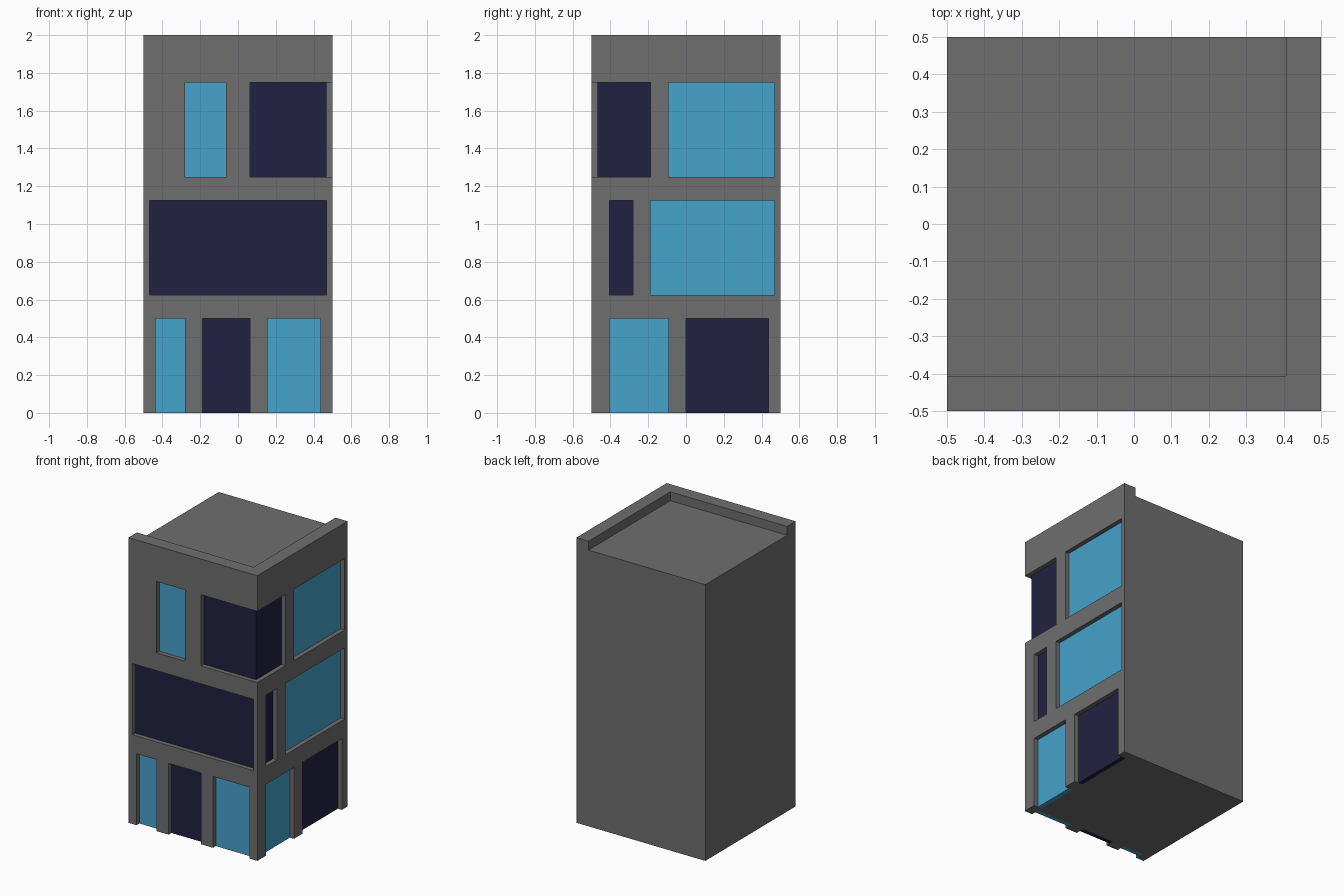
import bpy, bmesh

if "Cube" in bpy.data.objects:
    bpy.data.objects.remove(bpy.data.objects["Cube"])

U = 1 / 32      # design grid step
HALF = 0.5      # half width of the tower
REVEAL = U      # depth of the window recess
PANE = U        # thickness of the glass behind it


def material(name, rgb):
    m = bpy.data.materials.new(name)
    m.diffuse_color = (*rgb, 1)
    m.use_nodes = True
    m.node_tree.nodes["Principled BSDF"].inputs["Base Color"].default_value = m.diffuse_color
    return m


WALL = material("wall grey", (0.158, 0.158, 0.158))
LIT = material("light blue glass", (0.061, 0.366, 0.604))
DARK = material("dark navy glass", (0.0152, 0.0152, 0.0545))


def box(name, lo, hi, mat):
    bm = bmesh.new()
    bmesh.ops.create_cube(bm, size=1)
    for v in bm.verts:
        v.co = [(l + h) / 2 + c * (h - l) for c, l, h in zip(v.co, lo, hi)]
    me = bpy.data.meshes.new(name)
    bm.to_mesh(me)
    bm.free()
    me.materials.append(mat)
    ob = bpy.data.objects.new(name, me)
    bpy.context.collection.objects.link(ob)
    return ob


# Tower block
tower = box("tower_walls", (-HALF, -HALF, 0), (HALF, HALF, 2), WALL)


def cut(lo, hi):
    cutter = box("cutter", lo, hi, WALL)
    cutter.hide_render = True
    mod = tower.modifiers.new("cut", 'BOOLEAN')
    mod.operation, mod.solver, mod.object = 'DIFFERENCE', 'EXACT', cutter
    bpy.context.view_layer.objects.active = tower
    bpy.ops.object.modifier_apply(modifier=mod.name)
    bpy.data.objects.remove(cutter)


# Sunken roof, leaving a parapet along the front and right sides
rim = HALF - 3 * U
cut((-0.7, -rim, 2 - 2 * U), (rim, 0.7, 2.2))

# Windows: (floor, start, end, glass), start and end in grid steps
FLOORS = [(0, 0.5), (0.625, 1.125), (1.25, 1.75)]
FRONT = [(0, -14, -9, LIT), (0, -6, 2, DARK), (0, 5, 14, LIT),
         (1, -15, 15, DARK),
         (2, -9, -2, LIT), (2, 2, 15, DARK)]
RIGHT = [(0, -13, -3, LIT), (0, 0, 14, DARK),
         (1, -13, -9, DARK), (1, -6, 15, LIT),
         (2, -14, -6, DARK), (2, -3, 15, LIT)]
outer = HALF - REVEAL
inner = outer - PANE

# Front windows; the last one runs out through the corner
for i, (floor, a, b, glass) in enumerate(FRONT):
    z0, z1 = FLOORS[floor]
    corner = floor == 2 and b == 15
    cut((a * U, -0.7, z0 if z0 else -0.2),
        (0.7 if corner else b * U, -inner, z1))
    box(f"front_window_{i + 1}", (a * U, -outer, z0), (b * U, -inner, z1), glass)

# Right windows; the corner one continues the front corner window
for i, (floor, a, b, glass) in enumerate(RIGHT):
    z0, z1 = FLOORS[floor]
    corner = floor == 2 and a == -14
    cut((inner, -0.7 if corner else a * U, z0 if z0 else -0.2),
        (0.7, b * U, z1))
    box(f"right_window_{i + 1}", (inner, a * U, z0), (outer, b * U, z1), glass)
